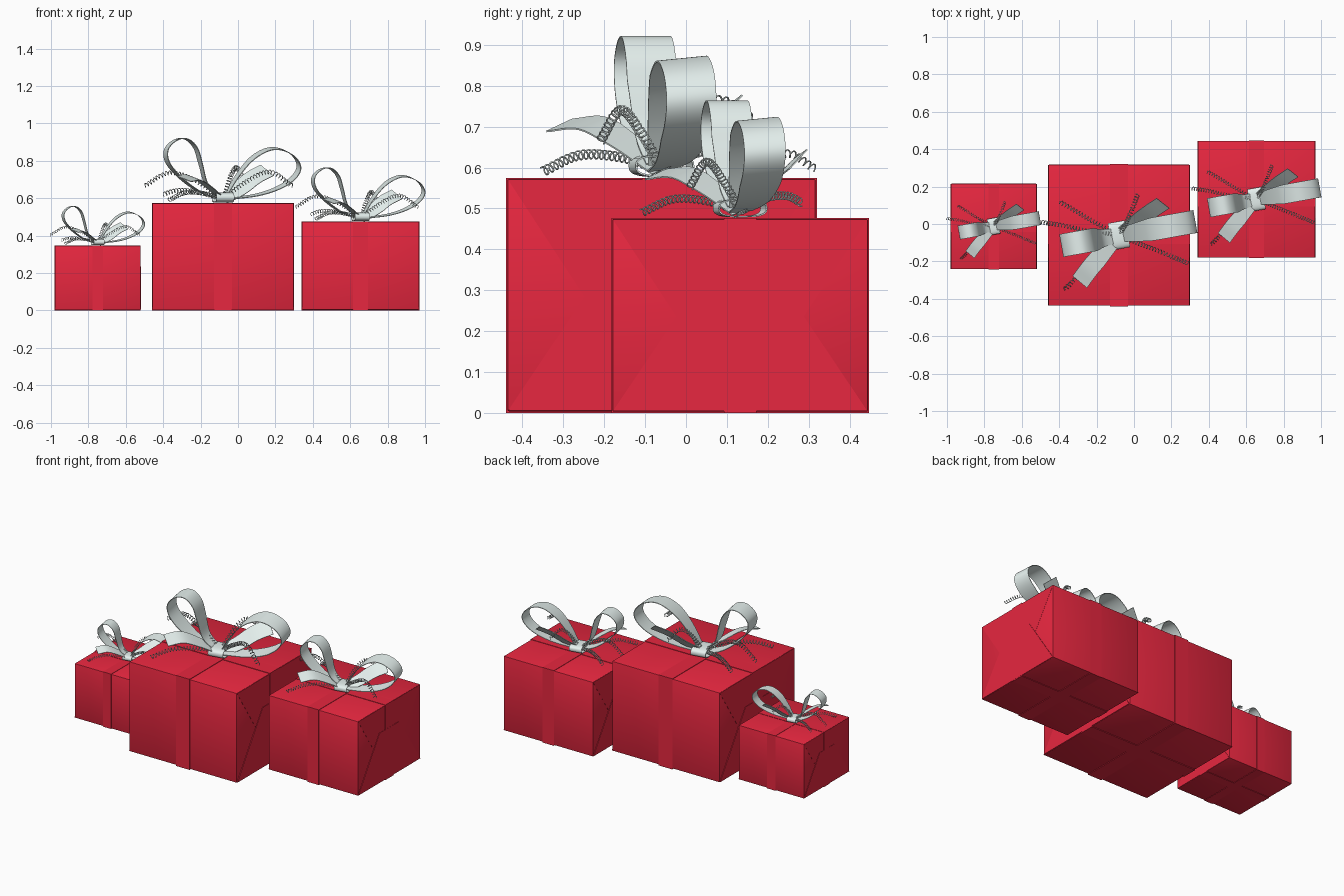
import bpy, bmesh, math
from mathutils import Vector

if "Cube" in bpy.data.objects:
    bpy.data.objects.remove(bpy.data.objects["Cube"])

def material(name, rgb):
    m = bpy.data.materials.new(name)
    m.diffuse_color = (*rgb, 1)
    m.use_nodes = True
    m.node_tree.nodes["Principled BSDF"].inputs["Base Color"].default_value = m.diffuse_color
    return m

RED = material("red_paper", (0.8, 0.02, 0.05))
SILVER = material("silver_ribbon", (0.79, 0.88, 0.86))

def finish(bm, name, mat, place):
    bmesh.ops.recalc_face_normals(bm, faces=bm.faces)
    me = bpy.data.meshes.new(name)
    bm.to_mesh(me)
    bm.free()
    me.shade_smooth()
    me.set_sharp_from_angle(angle=math.radians(35))
    return add(me, name, mat, place)

def add(me, name, mat, place):
    ob = bpy.data.objects.new(name, me)
    bpy.context.collection.objects.link(ob)
    me.materials.append(mat)
    cx, cy, cz, s = place
    ob.location, ob.scale = (cx, cy, cz), (s, s, s)
    return ob

def spline(pts, n):
    """Catmull-Rom samples through the given points."""
    p = [Vector(q) for q in pts]
    p = [2 * p[0] - p[1]] + p + [2 * p[-1] - p[-2]]
    out = []
    for i in range(1, len(p) - 2):
        a, b, c, d = p[i - 1:i + 3]
        for k in range(n):
            t = k / n
            out.append(0.5 * (2 * b + (c - a) * t + (2 * a - 5 * b + 4 * c - d) * t * t
                              + (3 * b - a - 3 * c + d) * t ** 3))
    return out + [p[-2]]

def block(name, lo, hi, place, bevel=0.0):
    bm = bmesh.new()
    bmesh.ops.create_cube(bm, size=1)
    for v in bm.verts:
        v.co = [(l + h) / 2 + c * (h - l) for l, h, c in zip(lo, hi, v.co)]
    if bevel:
        bmesh.ops.bevel(bm, geom=bm.edges[:], offset=bevel, segments=2, profile=0.5, affect='EDGES')
    finish(bm, name, RED, place)

def end_flap(name, outline, side, thick, place):
    bm = bmesh.new()
    layers = [[bm.verts.new((side * x, y, z)) for y, z in outline] for x in (0.37, 0.376 + thick)]
    bm.faces.new(layers[0])
    bm.faces.new(layers[1])
    for i in range(len(outline)):
        j = (i + 1) % len(outline)
        bm.faces.new((layers[0][i], layers[0][j], layers[1][j], layers[1][i]))
    finish(bm, name, RED, place)

def ribbon(name, path, across, width, place, closed=False):
    """Strip along path; width(t) is the half width at fraction t."""
    bm = bmesh.new()
    across = Vector(across).normalized()
    n = len(path)
    rows = [[bm.verts.new(p + across * s * width(i / (n - 1))) for s in (-1, 1)]
            for i, p in enumerate(path)]
    for i in range(n if closed else n - 1):
        a, b = rows[i], rows[(i + 1) % n]
        bm.faces.new((a[0], a[1], b[1], b[0]))
    bmesh.ops.recalc_face_normals(bm, faces=bm.faces)
    bmesh.ops.solidify(bm, geom=bm.faces[:], thickness=0.004)
    finish(bm, name, SILVER, place)

def curl(name, pts, place):
    """Thin wire coiled around a curved path."""
    path = spline(pts, 160)
    cu = bpy.data.curves.new(name, 'CURVE')
    cu.dimensions, cu.bevel_depth, cu.bevel_resolution = '3D', 0.0022, 0
    sp = cu.splines.new('POLY')
    coil, run = [], 0.0
    for i, p in enumerate(path[:-1]):
        d = path[i + 1] - p
        run += d.length
        u = d.cross(Vector((0, 0, 1))).normalized()
        w = u.cross(d).normalized()
        a = run / 0.018 * math.tau
        coil.append(p + (u * math.cos(a) + w * math.sin(a)) * 0.011)
    sp.points.add(len(coil) - 1)
    for q, c in zip(sp.points, coil):
        q.co = (*c, 1)
    tmp = bpy.data.objects.new(name + "_path", cu)
    bpy.context.collection.objects.link(tmp)
    bpy.context.view_layer.update()
    me = bpy.data.meshes.new_from_object(tmp.evaluated_get(bpy.context.evaluated_depsgraph_get()))
    bpy.data.objects.remove(tmp)
    me.shade_smooth()
    me.materials.clear()
    add(me, name, SILVER, place)

H, SLOPE = 0.575, 0.18
# Bow loops as (x, z) relative to the knot base
LEFT_LOOP = [(-.01, .02), (-.12, .055), (-.22, .125), (-.295, .21), (-.305, .285), (-.255, .337),
             (-.195, .343), (-.145, .295), (-.118, .21), (-.085, .1), (-.01, .035)]
RIGHT_LOOP = [(.01, .035), (.075, .145), (.15, .235), (.23, .284), (.3, .29), (.375, .255),
              (.408, .195), (.38, .135), (.3, .08), (.18, .04), (.01, .018)]
CURLS = [
    [(0, 0, .02), (-.1, -.1, .05), (-.2, -.2, .055), (-.29, -.29, .015)],
    [(0, 0, .02), (-.15, .08, .06), (-.25, .14, .065), (-.32, .18, .045)],
    [(0, 0, .02), (-.15, .02, .12), (-.29, .05, .16), (-.42, .07, .09)],
    [(0, 0, .02), (.12, -.05, .11), (.25, -.1, .165), (.37, -.15, .09)],
    [(0, 0, .02), (.04, .07, .14), (.07, .14, .19), (.1, .22, .145)]]

def gift(tag, cx, cy, s):
    base, top = (cx, cy, 0, s), (cx, cy, H * s, s)
    # Wrapped box with the two crossing bands
    block(tag + "_box", (-.377, -.377, .004), (.377, .377, .572), base, 0.004)
    block(tag + "_band_across", (-.38, -.048, 0), (.38, .048, H), base)
    block(tag + "_band_along", (-.048, -.38, 0), (.048, .38, H), base)
    # Folded paper on both ends
    for side, end in ((-1, "left"), (1, "right")):
        end_flap(f"{tag}_{end}_upper_fold", [(-.375, .57), (.375, .57), (.12, .18), (-.12, .18)],
                 side, .002, base)
        end_flap(f"{tag}_{end}_lower_fold", [(-.375, .006), (.375, .006), (.12, .386), (-.12, .386)],
                 side, .0045, base)
    # Bow loops, narrowing at the knot
    taper = lambda t: 0.036 + 0.026 * min(1, 1.5 * math.sin(math.pi * t))
    for end, loop, tilt in (("left", LEFT_LOOP, 0), ("right", RIGHT_LOOP, .1)):
        path = spline([(x, x * SLOPE, z) for x, z in loop], 6)
        ribbon(f"{tag}_bow_loop_{end}", path, (-SLOPE, 1, tilt), taper, top)
    # Ribbon tails
    tail = lambda t: 0.036 + 0.016 * min(1, 2 * t)
    ribbon(tag + "_tail_front", spline([(0, 0, .02), (-.08, -.09, .09), (-.15, -.17, .135),
           (-.21, -.25, .13)], 6), (.77, -.64, -.3), tail, top)
    ribbon(tag + "_tail_back", spline([(0, 0, .02), (.08, .06, .07), (.16, .12, .135),
           (.235, .17, .175)], 6), (.07, -.055, -.06), tail, top)
    # Knot: flattened ring around the middle
    ring = []
    for i in range(32):
        a = i / 32 * math.tau
        c, d = math.cos(a), math.sin(a)
        y = 0.072 * math.copysign(abs(c) ** 0.7, c)
        ring.append(Vector((-SLOPE * y, y, 0.029 + 0.027 * math.copysign(abs(d) ** 0.7, d))))
    ribbon(tag + "_knot", ring, (1, SLOPE, 0), lambda t: 0.048, top, closed=True)
    # Curled strings
    for i, pts in enumerate(CURLS):
        curl(f"{tag}_curl_{i + 1}", pts, top)

gift("small_gift", -0.75, -0.0125, 0.605)
gift("large_gift", -0.08, -0.06, 1.0)
gift("medium_gift", 0.655, 0.1325, 0.829)
